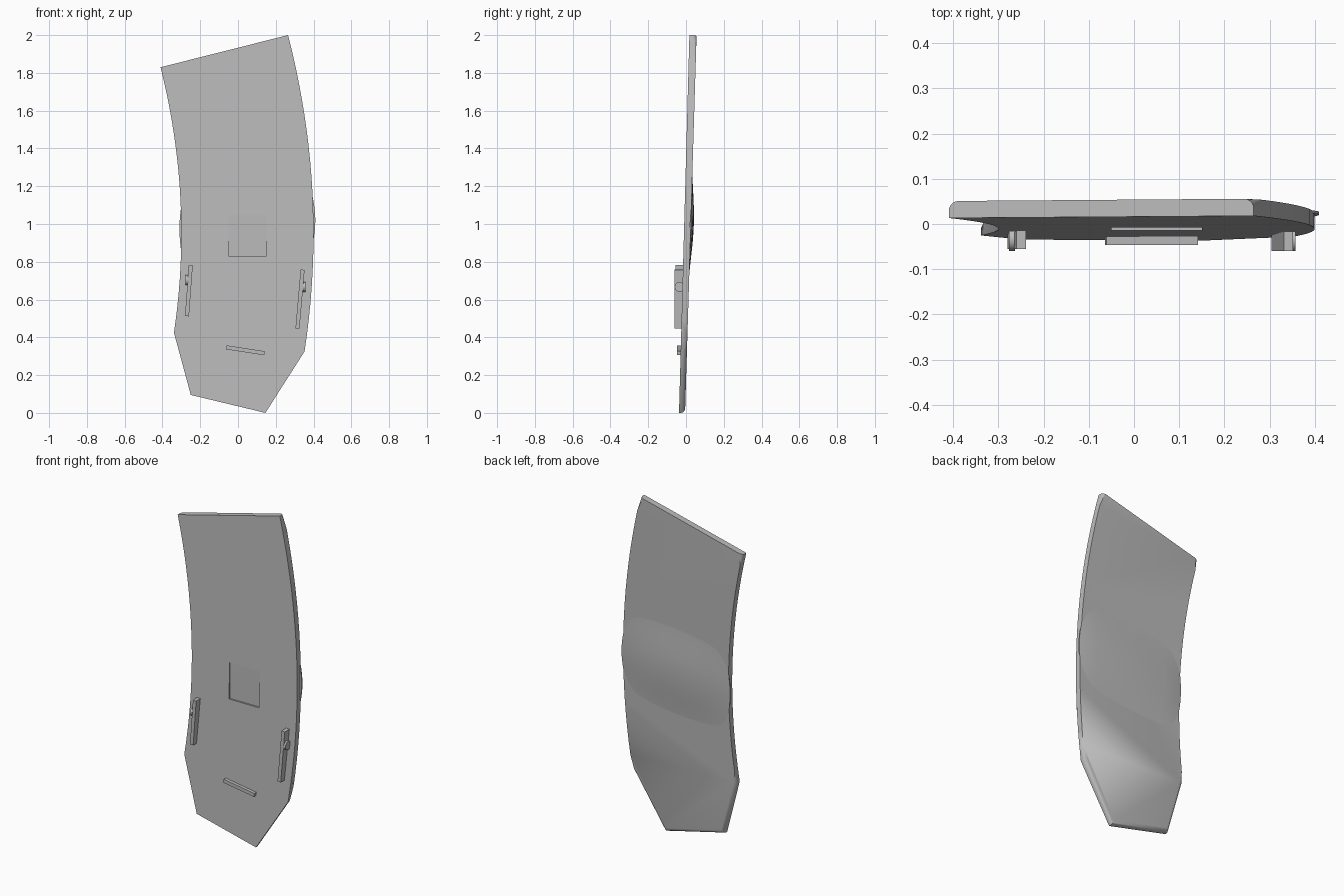
import bpy, bmesh, math
from mathutils import Vector, Matrix

if "Cube" in bpy.data.objects:
    bpy.data.objects.remove(bpy.data.objects["Cube"])

grey = bpy.data.materials.new("plain_grey")
grey.diffuse_color = (0.5, 0.5, 0.5, 1)
grey.use_nodes = True
grey.node_tree.nodes["Principled BSDF"].inputs["Base Color"].default_value = grey.diffuse_color


def front_y(z):
    return -0.037 + 0.0275 * z


def back_y(z):
    return -0.005 + 0.0305 * z


def right_x(z):
    return 0.40 - 0.1224 * (z - 0.95) ** 2


def left_x(z):
    return -0.30 - 0.142 * (z - 0.95) ** 2


def finish(name, bm, smooth=False):
    bmesh.ops.recalc_face_normals(bm, faces=bm.faces[:])
    me = bpy.data.meshes.new(name)
    bm.to_mesh(me)
    bm.free()
    me.materials.append(grey)
    ob = bpy.data.objects.new(name, me)
    bpy.context.collection.objects.link(ob)
    bpy.ops.object.select_all(action='DESELECT')
    ob.select_set(True)
    bpy.context.view_layer.objects.active = ob
    if smooth:
        bpy.ops.object.shade_smooth_by_angle(angle=math.radians(35))
    return ob


def bar(name, top, bottom, width, y0, y1):
    """Box running between two points of the front plane."""
    a, b = Vector((top[0], 0, top[1])), Vector((bottom[0], 0, bottom[1]))
    d = (a - b).normalized()
    side = Vector((d.z, 0, -d.x)) * width / 2
    bm = bmesh.new()
    ring = [a + side, a - side, b - side, b + side]
    front = [bm.verts.new(p + Vector((0, y0, 0))) for p in ring]
    back = [bm.verts.new(p + Vector((0, y1, 0))) for p in ring]
    bm.faces.new(front)
    bm.faces.new(back[::-1])
    for i in range(4):
        j = (i + 1) % 4
        bm.faces.new((front[i], back[i], back[j], front[j]))
    return finish(name, bm)


# Curved panel: outline with bowed long sides and a pointed lower end
N = 20
outline = []
for i in range(N + 1):
    z = 2.0 + (0.325 - 2.0) * i / N
    outline.append((right_x(z), z))
outline += [(0.145, 0.0), (-0.25, 0.095)]
for i in range(N + 1):
    z = 0.425 + (1.83 - 0.425) * i / N
    outline.append((left_x(z), z))
bm = bmesh.new()
front = [bm.verts.new((x, front_y(z), z)) for x, z in outline]
back = [bm.verts.new((x, back_y(z), z)) for x, z in outline]
bm.faces.new(front)
bm.faces.new(back[::-1])
n = len(outline)
rim = []
for i in range(n):
    j = (i + 1) % n
    bm.faces.new((front[i], back[i], back[j], front[j]))
    if j:  # the top end stays square
        rim.append(bm.edges.get((back[i], back[j])))
bmesh.ops.bevel(bm, geom=rim, offset=0.022, segments=5, profile=0.5, affect='EDGES')
panel = finish("curved_panel", bm, True)

# Shallow square recess in the front, deepest at its lower edge
cutter = bar("recess_cutter", (0.05, 1.047), (0.05, 0.83), 0.2, -0.1, -0.004)
cutter.hide_render = True
mod = panel.modifiers.new("recess", 'BOOLEAN')
mod.object = cutter
mod.solver = 'EXACT'
bpy.context.view_layer.objects.active = panel
bpy.ops.object.modifier_apply(modifier="recess")
bpy.data.objects.remove(cutter)

# Soft swelling across the back, its thin ends poking past the long sides
bm = bmesh.new()
rows = []
R, C = 24, 12
for i in range(R + 1):
    t = -1 + 2 * i / R
    bump = math.cos(t * math.pi / 2) ** 2
    row = []
    for j in range(C + 1):
        s = j / C
        z = 1.0 + 0.35 * t + 0.06 * (s - 0.5)
        grow = -0.034 + 0.044 * bump
        x0, x1 = left_x(z) - grow, right_x(z) + grow
        x = x0 + (x1 - x0) * s
        dome = 0.35 + 0.65 * math.sin(math.pi * s) ** 0.7 if 0 < s < 1 else 0.2
        row.append(bm.verts.new((x, back_y(z) - 0.003 + 0.019 * bump * dome, z)))
    rows.append(row)
for a, b in zip(rows, rows[1:]):
    for j in range(C):
        bm.faces.new((a[j], a[j + 1], b[j + 1], b[j]))
under = bmesh.ops.duplicate(bm, geom=bm.verts[:] + bm.edges[:] + bm.faces[:])
vmap = under["vert_map"]
border = [e for e in bm.edges if e.is_boundary and e.verts[0] in vmap
          and e.verts[0].co.y > -1 and e.verts[0] in {v for r in rows for v in r}]
pairs = [(e.verts[0], e.verts[1]) for e in border]
for r in rows:
    for v in r:
        vmap[v].co.y = min(v.co.y - 0.004, back_y(v.co.z) - 0.006)
for a, b in pairs:
    bm.faces.new((a, b, vmap[b], vmap[a]))
finish("back_swelling", bm, True)

# Raised side rails and the lower bar on the front
bar("left_rail", (-0.250, 0.783), (-0.270, 0.512), 0.021, -0.055, -0.015)
bar("right_rail", (0.342, 0.758), (0.315, 0.447), 0.021, -0.060, -0.015)
bar("lower_bar", (-0.063, 0.347), (0.140, 0.316), 0.021, -0.047, -0.025)

# Small round knobs on the outer faces of the rails
for name, x, z in (("left_knob", -0.270, 0.703), ("right_knob", 0.350, 0.667)):
    bm = bmesh.new()
    bmesh.ops.create_cone(bm, cap_ends=True, segments=24, radius1=0.026,
                          radius2=0.026, depth=0.014,
                          matrix=Matrix.Translation((x, -0.034, z))
                          @ Matrix.Rotation(math.radians(90), 4, 'Y'))
    finish(name, bm, True)
